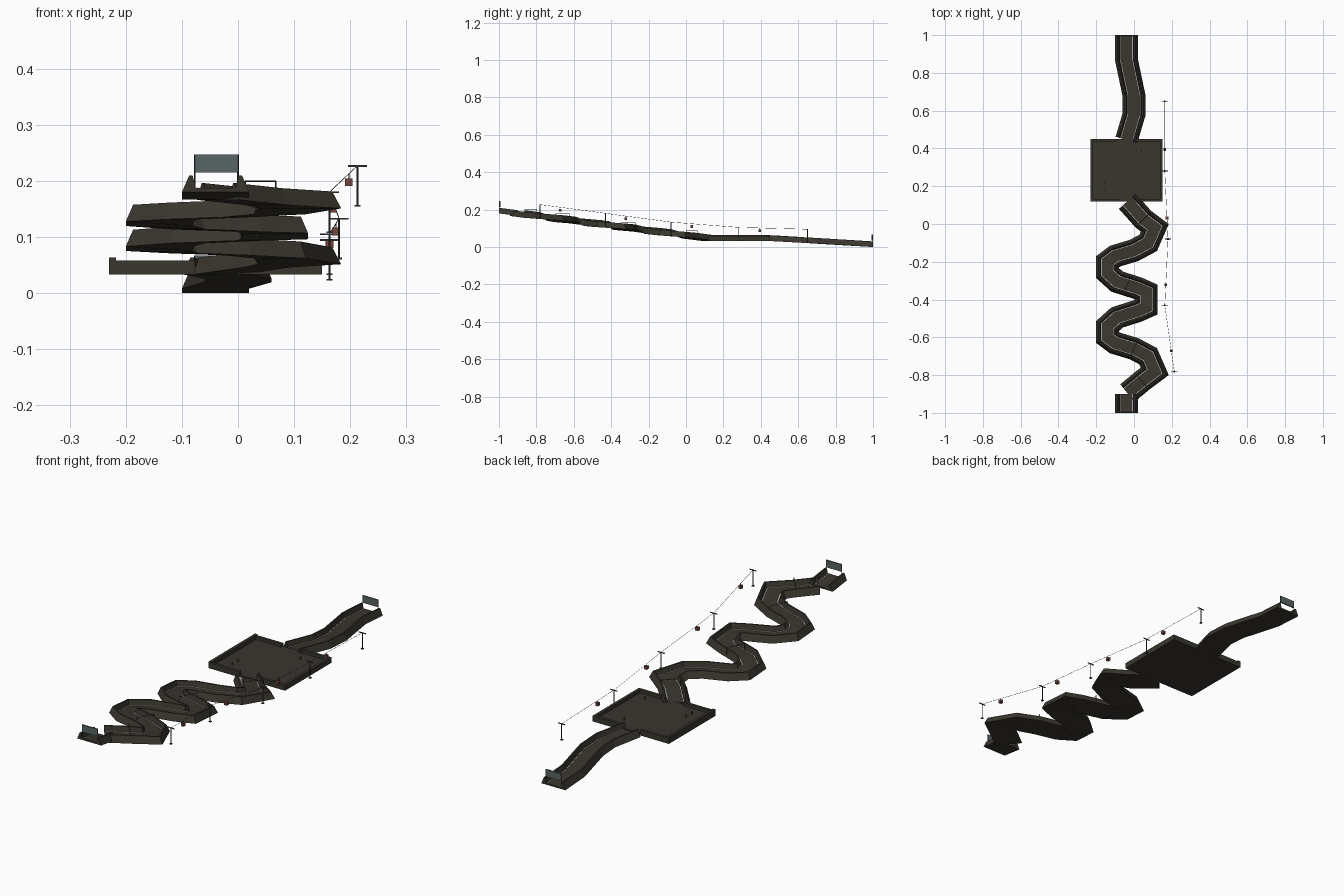
import bpy, bmesh, math
from mathutils import Vector

if "Cube" in bpy.data.objects:
    bpy.data.objects.remove(bpy.data.objects["Cube"])


def material(name, rgb):
    m = bpy.data.materials.new(name)
    m.diffuse_color = (*rgb, 1)
    m.use_nodes = True
    m.node_tree.nodes["Principled BSDF"].inputs["Base Color"].default_value = m.diffuse_color
    return m


TRACK = material("dark_track", (0.042, 0.037, 0.028))
STEEL = material("dark_steel", (0.045, 0.047, 0.047))
SIGN = material("grey_green_panel", (0.10, 0.13, 0.13))
RED = material("brown_red", (0.17, 0.06, 0.045))
LINE = material("pale_line", (0.6, 0.6, 0.56))


def finish(bm, name, mat):
    bmesh.ops.recalc_face_normals(bm, faces=bm.faces)
    me = bpy.data.meshes.new(name)
    bm.to_mesh(me)
    bm.free()
    me.materials.append(mat)
    ob = bpy.data.objects.new(name, me)
    bpy.context.collection.objects.link(ob)
    return ob


def box(name, lo, hi, mat):
    bm = bmesh.new()
    bmesh.ops.create_cube(bm, size=1)
    for v in bm.verts:
        v.co = [l + (c + 0.5) * (h - l) for c, l, h in zip(v.co, lo, hi)]
    return finish(bm, name, mat)


def rod(name, a, b, t, mat, sides=4):
    # thin bar from a to b
    a, b = Vector(a), Vector(b)
    bm = bmesh.new()
    bmesh.ops.create_cone(bm, cap_ends=True, segments=sides, radius1=t, radius2=t,
                          depth=(b - a).length)
    q = (b - a).to_track_quat('Z', 'Y')
    for v in bm.verts:
        v.co = q @ v.co + (a + b) / 2
    return finish(bm, name, mat)


def base(y):
    # underside height of the run: steep, flat at the yard, then gentle
    if y < 0.12:
        return 0.033 + (0.12 - y) * 0.131
    return 0.033 if y < 0.45 else 0.033 * (1 - y) / 0.55


def sweep(name, path, section, mat):
    # closed section swept along a plan path with mitred corners
    pts = [Vector(p) for p in path]
    dirs = [(b - a).normalized() for a, b in zip(pts, pts[1:])]
    bm = bmesh.new()
    rings = []
    for i, p in enumerate(pts):
        d0, d1 = dirs[max(i - 1, 0)], dirs[min(i, len(dirs) - 1)]
        n0, n1 = Vector((d0.y, -d0.x)), Vector((d1.y, -d1.x))
        n = (n0 + n1).normalized()
        n /= n.dot(n0)
        ring = []
        for s, h in section:
            q = p + n * s
            ring.append(bm.verts.new((q.x, q.y, base(p.y) + h)))
        rings.append(ring)
    k = len(section)
    for r0, r1 in zip(rings, rings[1:]):
        for j in range(k):
            bm.faces.new((r0[j], r0[(j + 1) % k], r1[(j + 1) % k], r1[j]))
    bm.faces.new(rings[0])
    bm.faces.new(rings[-1])
    return finish(bm, name, mat)


# trough section: sloping banks either side of a thin floor
half = [(0.06, 0), (0.047, 0.03), (0.041, 0.03), (0.035, 0.007)]
TROUGH = half + [(-s, h) for s, h in reversed(half)]

zig = [(-.035, -.895), (.05, -.825), (.11, -.78), (.075, -.70), (0, -.66), (-.10, -.63),
       (-.14, -.60), (-.14, -.54), (-.09, -.495), (.02, -.46), (.065, -.44)]
zig += [(x, -0.8 - y) for x, y in reversed(zig)]
zig[-1] = (-.035, .12)
runs = {
    "start_ramp": [(-.04, -1), (-.04, -.9)],
    "zigzag_run": zig,
    "finish_run": [(-.04, .445), (0, .58), (0, .68), (-.04, .87), (-.04, 1)],
}
for name, path in runs.items():
    sweep(name, path, TROUGH, TRACK)
    for side in (-1, 1):
        c = 0.032 * side
        strip = [(c - .0015, .006), (c + .0015, .006), (c + .0015, .008), (c - .0015, .008)]
        sweep(name + "_edge_line", path, strip, LINE)

# flat yard with a low rim, open where the runs meet it
X0, X1, Y0, Y1, Z0, ZR, T = -.23, .15, .12, .45, .033, .058, .013
box("yard_floor", (X0, Y0, Z0), (X1, Y1, .044), TRACK)
box("yard_rim_left", (X0, Y0, Z0), (X0 + T, Y1, .063), TRACK)
box("yard_rim_right", (X1 - T, Y0, Z0), (X1, Y1, ZR), TRACK)
for name, y, gap0, gap1 in (("front", Y0, -.077, .03), ("back", Y1 - T, -.09, .01)):
    box(f"yard_rim_{name}_a", (X0, y, Z0), (gap0, y + T, ZR), TRACK)
    box(f"yard_rim_{name}_b", (gap1, y, Z0), (X1, y + T, ZR), TRACK)
for x, y in ((-.155, .22), (-.155, .18), (.085, .17), (.04, .385)):
    box("yard_marker", (x - .003, y - .003, .044), (x + .003, y + .003, .056), RED)

# start and finish sign gates
for name, y, zb, zs in (("start", -.996, .18, .215), ("finish", .996, 0, .035)):
    for x in (-.077, 0):
        rod(name + "_gate_post", (x, y, zb), (x, y, zs + .032), .0015, STEEL)
    box(name + "_sign", (-.077, y - .003, zs), (0, y + .003, zs + .032), SIGN)

# small arches across the zigzag
for x, y, angle in ((.04, -.83, -50), (0, -.66, 65), (-.03, -.31, 65), (.055, .03, 45)):
    d = Vector((math.cos(math.radians(angle)), math.sin(math.radians(angle)), 0)) * .042
    b = Vector((x, y, base(y) + .005))
    up = Vector((0, 0, .037))
    for s in (-1, 1):
        rod("arch_post", b + d * s, b + d * s + up, .0015, STEEL)
    rod("arch_bar", b - d + up, b + d + up, .0015, STEEL)

# cable lift: T-shaped pylons, cable and hanging cabins
pylons = [(.213, -.78, .227), (.163, -.43, .18), (.18, -.08, .133),
          (.163, .28, .105), (.163, .65, .095)]
for x, y, z in pylons:
    rod("lift_pylon", (x, y, z - .072), (x, y, z), .002, STEEL, 6)
    box("pylon_crossbar", (x - .017, y - .002, z - .002), (x + .017, y + .002, z + .001), STEEL)
    box("pylon_foot", (x - .005, y - .005, z - .073), (x + .005, y + .005, z - .07), STEEL)
for a, b in zip(pylons, pylons[1:]):
    rod("lift_cable", a, b, .0008, STEEL)
    t = .31
    x, y, z = Vector(a).lerp(Vector(b), t)
    rod("cabin_hanger", (x, y, z), (x, y, z - .01), .0008, STEEL)
    box("lift_cabin", (x - .007, y - .007, z - .022), (x + .007, y + .007, z - .008), RED)
